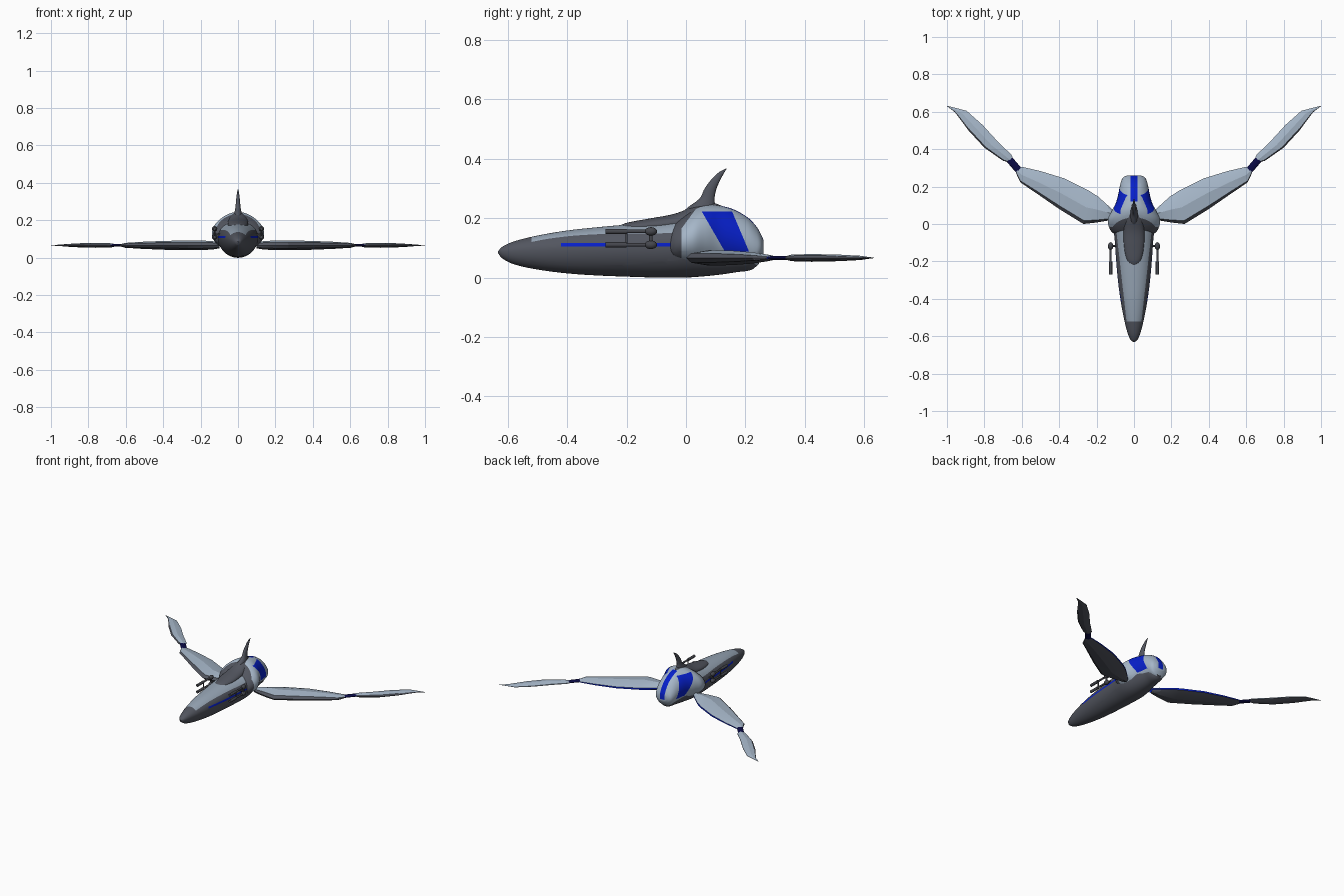
import bpy, bmesh, math
from mathutils import Vector, Matrix

if "Cube" in bpy.data.objects:
    bpy.data.objects.remove(bpy.data.objects["Cube"])


def material(name, rgb):
    m = bpy.data.materials.new(name)
    m.diffuse_color = (*rgb, 1)
    m.use_nodes = True
    m.node_tree.nodes["Principled BSDF"].inputs["Base Color"].default_value = m.diffuse_color
    return m


DARK = material("dark_grey", (0.085, 0.092, 0.115))
LIGHT = material("pale_blue_grey", (0.38, 0.47, 0.58))
MID = material("mid_grey", (0.31, 0.38, 0.465))
BLUE = material("bright_blue", (0.002, 0.014, 0.6))
NAVY = material("navy", (0.003, 0.003, 0.06))
GUN = material("gunmetal", (0.06, 0.063, 0.075))


def finish(name, bm, mats, rule=None, mirror=False, angle=35):
    bmesh.ops.recalc_face_normals(bm, faces=bm.faces)
    bm.normal_update()
    if rule:
        for f in bm.faces:
            f.material_index = rule(f.calc_center_median(), f.normal)
    me = bpy.data.meshes.new(name)
    bm.to_mesh(me)
    bm.free()
    for m in mats:
        me.materials.append(m)
    ob = bpy.data.objects.new(name, me)
    bpy.context.collection.objects.link(ob)
    bpy.ops.object.select_all(action='DESELECT')
    ob.select_set(True)
    bpy.context.view_layer.objects.active = ob
    bpy.ops.object.shade_smooth_by_angle(angle=math.radians(angle))
    if mirror:
        ob.modifiers.new("mirror", 'MIRROR')
    return ob


def loft(rings):
    """Skin closed rings of equal count, capping both ends."""
    bm = bmesh.new()
    vs = [[bm.verts.new(p) for p in r] for r in rings]
    n = len(vs[0])
    for a, b in zip(vs, vs[1:]):
        for i in range(n):
            j = (i + 1) % n
            bm.faces.new((a[i], a[j], b[j], b[i]))
    bm.faces.new(vs[0])
    bm.faces.new(vs[-1])
    return bm


def smooth(st, steps):
    """Smooth curve through stations; the first value is the parameter."""
    def slope(i, k):
        a, b = st[max(i - 1, 0)], st[min(i + 1, len(st) - 1)]
        return (b[k] - a[k]) / (b[0] - a[0])
    out = []
    for i in range(len(st) - 1):
        p, q = st[i], st[i + 1]
        h = q[0] - p[0]
        for s in range(steps):
            t = s / steps
            row = [p[0] + h * t]
            for k in range(1, len(p)):
                row.append((2*t**3 - 3*t*t + 1) * p[k] + (t**3 - 2*t*t + t) * h * slope(i, k)
                           + (3*t*t - 2*t**3) * q[k] + (t**3 - t*t) * h * slope(i + 1, k))
            out.append(row)
    return out + [list(st[-1])]


def body(stations, n=48, steps=5, mid=.5):
    """Oval rings along y from (y, half width, bottom, top); widest at height fraction mid."""
    rings = []
    for y, w, b, t in smooth(stations, steps):
        m = b + (t - b) * mid
        ring = []
        for i in range(n):
            c, s = math.cos(2*math.pi*i/n), math.sin(2*math.pi*i/n)
            ring.append((w * c, y, m + s * (t - m if s > 0 else m - b)))
        rings.append(ring)
    return loft(rings)


def cut(bm, co, no):
    bmesh.ops.bisect_plane(bm, geom=bm.verts[:] + bm.edges[:] + bm.faces[:],
                           plane_co=co, plane_no=no, dist=1e-5)


# Hull: dark with pale upper deck and a blue stripe along each side
hull = [(-0.632, .003, .082, .088), (-0.62, .018, .066, .102), (-0.58, .035, .045, .121),
        (-0.5, .055, .027, .141), (-0.4, .073, .014, .158), (-0.3, .086, .007, .169),
        (-0.2, .095, .003, .178), (-0.1, .102, .0, .186), (0, .108, .0, .196),
        (0.1, .088, .008, .195), (0.17, .070, .018, .165), (0.22, .056, .026, .125),
        (0.245, .03, .045, .09)]
bm = body(hull, mid=.58)
for z in (.104, .116):
    cut(bm, (0, 0, z), (0, 0, 1))
for y in (-.52, -.42, -.04):
    cut(bm, (0, y, 0), (0, 1, 0))
# deck edges: slanted planes along the nose
DECK = [(Vector((s * .040, -.52, 0)), Vector((s * .32, -.036, 0)).normalized()) for s in (1, -1)]
for co, no in DECK:
    cut(bm, co, no)


def hull_rule(c, n):
    if -.42 < c.y < -.04 and .104 < c.z < .116:
        return 2
    deck = all((c - co).dot(no) < 0 for co, no in DECK)
    return 1 if deck and c.y > -.52 and n.z > 0 else 0


finish("hull", bm, [DARK, MID, BLUE], hull_rule)

# Cockpit canopy
finish("canopy", body([(-0.225, .008, .15, .174), (-0.2, .035, .15, .184), (-0.12, .053, .15, .199),
                       (-0.04, .055, .15, .214), (0.03, .05, .15, .239), (0.09, .03, .15, .25),
                       (0.12, .01, .15, .242)], 32), [DARK])

# Rear shell: dark collar, blue centre stripe and slanted side panels
bm = body([(-0.065, .09, .05, .155), (-0.035, .125, .042, .188), (0.02, .14, .034, .226),
           (0.065, .122, .034, .243), (0.11, .098, .034, .242), (0.16, .084, .034, .229),
           (0.21, .074, .036, .2), (0.238, .065, .04, .17), (0.252, .054, .06, .146),
           (0.26, .035, .075, .128)])
FRONT = (Vector((0, .06, .21)), Vector((0, .13, .075)).normalized())
BACK = (Vector((0, .158, .215)), Vector((0, .13, .055)).normalized())
COLLAR = (Vector((0, -.015, .165)), Vector((0, .075, -.055)).normalized())
for co, no in (FRONT, BACK, COLLAR, ((0, -.015, 0), (0, 1, 0)), ((0, 0, .088), (0, 0, 1)),
               ((0, 0, .222), (0, 0, 1)), ((.018, 0, 0), (1, 0, 0)), ((-.018, 0, 0), (1, 0, 0)),
               ((0, .12, 0), (0, 1, 0)), ((.036, 0, 0), (1, 0, 0)), ((-.036, 0, 0), (1, 0, 0))):
    cut(bm, co, no)


def shell_rule(c, n):
    if c.y < -.015 or (c - COLLAR[0]).dot(COLLAR[1]) < 0:
        return 2
    if abs(c.x) < .018 and c.y > .12 and c.z > .08:
        return 1
    inside = (c - FRONT[0]).dot(FRONT[1]) > 0 and (c - BACK[0]).dot(BACK[1]) < 0
    return 1 if inside and .088 < c.z < .222 and abs(c.x) > .036 else 0


finish("rear_shell", bm, [LIGHT, BLUE, DARK], shell_rule)

# Curved tail fin: (z, front y, back y, half thickness)
fin = smooth([(.2, -.03, .11, .024), (.235, .005, .1, .021), (.265, .045, .096, .014),
              (.3, .063, .103, .011), (.335, .09, .119, .007), (.355, .112, .13, .004),
              (.366, .134, .137, .001)], 4)
rings = []
for z, f, b, t in fin:
    rings.append([((t * math.sin(a)), (f + b)/2 - (b - f)/2 * math.cos(a), z)
                  for a in (2*math.pi*i/16 for i in range(16))])
finish("tail_fin", loft(rings), [DARK], angle=50)


# Wings: stations are (front x, front y, back x, back y, half thickness); dark leading edge
def wing(name, stations, mats, rule):
    section = [(0, 0), (.1, .62), (.5, 1), (.8, .65), (1, .22), (1, -.22), (.8, -.65), (.5, -1), (.1, -.62)]
    rings = [[(fx + (bx - fx) * u, fy + (by - fy) * u, .066 + t * v) for u, v in section]
             for fx, fy, bx, by, t in stations]
    finish(name, loft(rings), mats, rule, mirror=True, angle=15)


def wing_rule(c, n):
    if abs(n.z) < .25 and n.y > 0:
        return 2
    return 0 if n.z < .1 or (n.y < 0 and n.z < .9) else 1


wing("inner_wing", [(.10, .03, .10, .06, .016), (.13, .02, .14, .10, .022), (.20, .008, .19, .145, .026),
                    (.27, .0, .24, .178, .026), (.40, .08, .37, .243, .024), (.52, .163, .50, .283, .019),
                    (.607, .222, .60, .306, .013), (.63, .27, .625, .306, .006)],
     [DARK, LIGHT, BLUE], wing_rule)
wing("outer_wing", [(.665, .33, .645, .345, .006), (.70, .338, .655, .37, .011), (.80, .408, .725, .437, .013),
                    (.885, .50, .81, .53, .011), (.938, .572, .895, .605, .007), (.957, .597, .94, .617, .004),
                    (1.0, .63, .998, .632, .001)],
     [DARK, LIGHT, LIGHT], wing_rule)


def rod(bm, a, b, r, flat=1.0, n=16):
    a, b = Vector(a), Vector(b)
    d = b - a
    m = (Matrix.Translation((a + b)/2) @ Matrix.Diagonal((1, 1, flat, 1))
         @ d.to_track_quat('Z', 'Y').to_matrix().to_4x4())
    bmesh.ops.create_cone(bm, cap_ends=True, segments=n, radius1=r, radius2=r, depth=d.length, matrix=m)


# Wing joints
bm = bmesh.new()
rod(bm, (.608, .278, .066), (.668, .347, .066), .019, .38)
finish("wing_joint", bm, [NAVY], mirror=True)

# Twin guns on each side
bm = bmesh.new()
X = .125
for z in (.11, .155):
    rod(bm, (X, -.27, z), (X, -.2, z), .009)
    rod(bm, (X, -.2, z), (X, -.12, z), .006)
    bmesh.ops.create_uvsphere(bm, u_segments=16, v_segments=10, radius=.016,
                              matrix=Matrix.Translation((X, -.118, z)) @ Matrix.Diagonal((.9, 1.3, .9, 1)))
rod(bm, (X, -.118, .125), (.09, -.118, .125), .005)
rod(bm, (X, -.2, .11), (X, -.2, .155), .004)
rod(bm, (X, -.118, .11), (X, -.118, .155), .006)
finish("side_guns", bm, [GUN], mirror=True)
